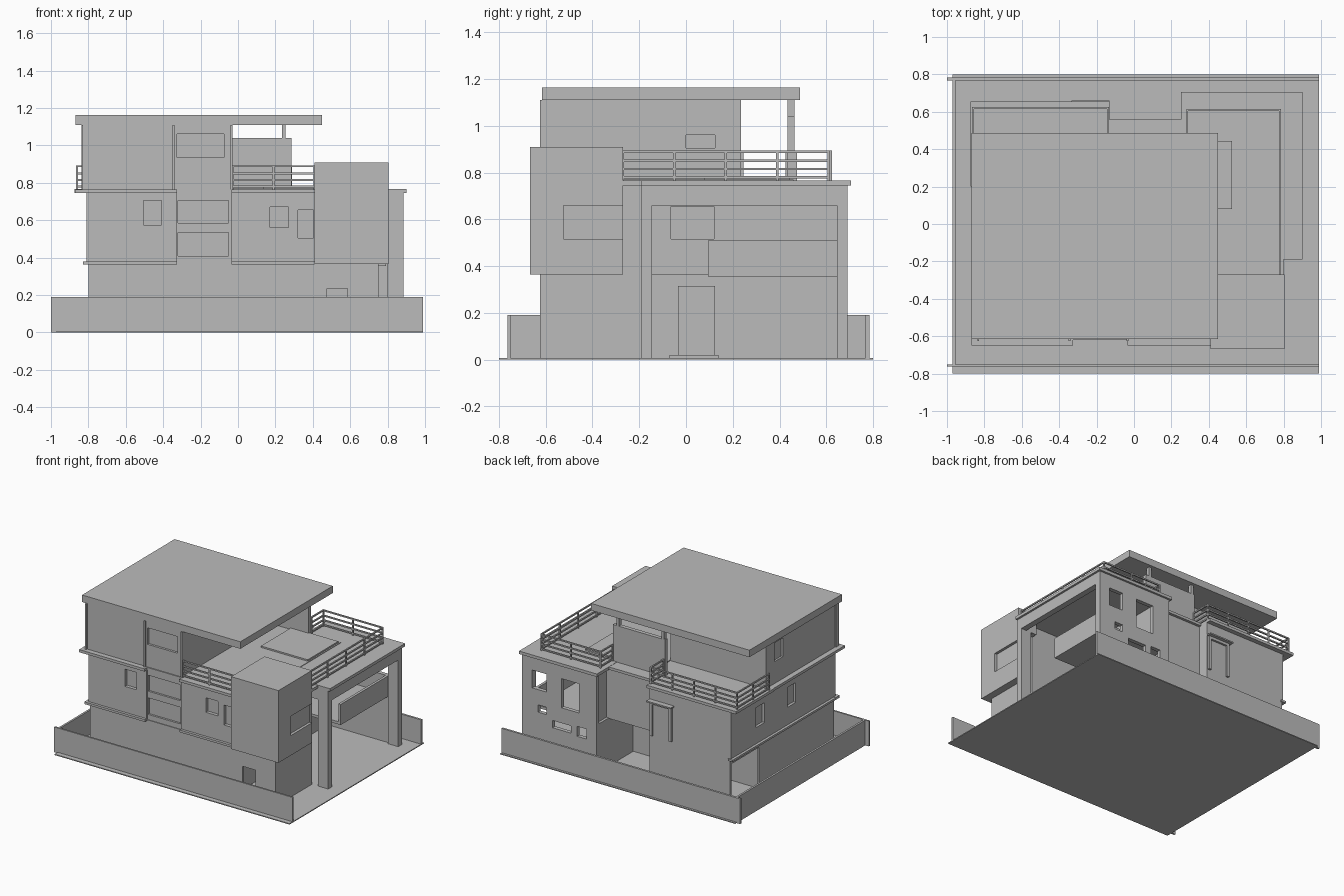
import bpy, bmesh
from mathutils import Vector

mat = bpy.data.materials.new("plain grey plaster")
mat.diffuse_color = (0.5, 0.5, 0.5, 1)


def finish(name, bm):
    bmesh.ops.recalc_face_normals(bm, faces=bm.faces)
    me = bpy.data.meshes.new(name)
    bm.to_mesh(me)
    bm.free()
    me.materials.append(mat)
    ob = bpy.data.objects.new(name, me)
    bpy.context.collection.objects.link(ob)
    return ob


def add_box(bm, x0, x1, y0, y1, z0, z1):
    vs = bmesh.ops.create_cube(bm, size=1)["verts"]
    for v in vs:
        v.co = ((x0 + x1) / 2 + v.co.x * (x1 - x0), (y0 + y1) / 2 + v.co.y * (y1 - y0),
                (z0 + z1) / 2 + v.co.z * (z1 - z0))


def box(name, *d):
    bm = bmesh.new()
    add_box(bm, *d)
    return finish(name, bm)


def wall(name, axis, p0, p1, a0, a1, z0, z1, holes=()):
    """Wall across axis, from p0 to p1 thick, with rectangular holes (a0, a1, z0, z1)."""
    us = sorted({a0, a1, *[h[0] for h in holes], *[h[1] for h in holes]})
    ws = sorted({z0, z1, *[h[2] for h in holes], *[h[3] for h in holes]})
    bm = bmesh.new()

    def co(u, w):
        return (p0, u, w) if axis == "x" else (u, p0, w)
    for u, u2 in zip(us, us[1:]):
        for w, w2 in zip(ws, ws[1:]):
            cu, cw = (u + u2) / 2, (w + w2) / 2
            if any(h[0] < cu < h[1] and h[2] < cw < h[3] for h in holes):
                continue
            bm.faces.new([bm.verts.new(co(*c)) for c in ((u, w), (u2, w), (u2, w2), (u, w2))])
    bmesh.ops.remove_doubles(bm, verts=bm.verts, dist=1e-5)
    ext = bmesh.ops.extrude_face_region(bm, geom=bm.faces[:])
    d = Vector((p1 - p0, 0, 0)) if axis == "x" else Vector((0, p1 - p0, 0))
    bmesh.ops.translate(bm, vec=d, verts=[g for g in ext["geom"] if isinstance(g, bmesh.types.BMVert)])
    # keep the starting faces as the closed back of the wall
    return finish(name, bm)


def railing(name, pts, spacing=0.2):
    """Four horizontal bars with square posts along axis-aligned points."""
    bm = bmesh.new()
    r = 0.005
    for (xa, ya), (xb, yb) in zip(pts, pts[1:]):
        for z in (0.78, 0.815, 0.85, 0.889):
            add_box(bm, min(xa, xb) - r, max(xa, xb) + r, min(ya, yb) - r, max(ya, yb) + r, z - r, z + r)
        n = max(1, round((abs(xb - xa) + abs(yb - ya)) / spacing))
        for i in range(n + 1):
            x, y = xa + (xb - xa) * i / n, ya + (yb - ya) * i / n
            add_box(bm, x - r, x + r, y - r, y + r, 0.76, 0.894)
    return finish(name, bm)


# plot and boundary walls
box("ground", -0.97, 0.99, -0.8, 0.8, 0, 0.007)
box("front_fence", -1, 0.99, -0.763, -0.75, 0.0, 0.19)
box("back_fence", -1, 0.99, 0.768, 0.784, 0.0, 0.19)
box("left_fence", -0.97, -0.955, -0.763, 0.784, 0.0, 0.19)

# ground floor
box("ground_floor_core", -0.8, 0.285, -0.62, 0.25, 0, 0.37)
box("ground_floor_front_room", 0.285, 0.41, -0.62, -0.19, 0, 0.37)
wall("carport_side_wall", "x", -0.8, -0.78, 0.25, 0.62, 0, 0.37, [(0.27, 0.6, 0, 0.33)])
box("carport_back_wall", -0.8, -0.13, 0.6, 0.62, 0, 0.37)
box("carport_inner_wall", -0.15, -0.13, 0.25, 0.62, 0, 0.37)
wall("store_front_wall", "y", -0.625, -0.605, 0.41, 0.75, 0, 0.37, [(0.475, 0.585, 0, 0.235)])
box("store_side_wall", 0.73, 0.75, -0.605, -0.19, 0, 0.37)
box("store_back_wall", 0.41, 0.75, -0.21, -0.19, 0, 0.37)
box("portico_inner_wall", 0.265, 0.285, 0.25, 0.69, 0, 0.37)
box("entrance_door", 0.285, 0.293, -0.035, 0.125, 0.02, 0.315)
box("entrance_step", 0.285, 0.36, -0.07, 0.14, 0, 0.02)

# first floor
box("first_floor_core", -0.79, 0.285, -0.6, 0.54, 0.365, 0.75)
box("first_floor_back_wing", -0.79, -0.13, 0.54, 0.62, 0.365, 0.75)
box("first_floor_front_room", 0.285, 0.41, -0.6, -0.19, 0.365, 0.75)
box("first_floor_link", 0.41, 0.75, -0.3, -0.19, 0.365, 0.75)
wall("first_floor_left_front_wall", "y", -0.625, -0.6, -0.81, -0.325, 0.365, 0.75,
     [(-0.505, -0.41, 0.575, 0.705)])
wall("first_floor_bay_wall", "y", -0.615, -0.6, -0.325, -0.035, 0.365, 0.75,
     [(-0.32, -0.05, 0.585, 0.705), (-0.32, -0.05, 0.41, 0.535)])
wall("first_floor_right_front_wall", "y", -0.625, -0.6, -0.035, 0.41, 0.365, 0.75,
     [(0.17, 0.27, 0.56, 0.67), (0.32, 0.405, 0.505, 0.655)])
wall("first_floor_side_wall", "x", -0.81, -0.79, -0.6, 0.62, 0.365, 0.75,
     [(0.22, 0.32, 0.5, 0.65), (-0.15, -0.05, 0.51, 0.66)])
wall("portico_upper_wall", "x", 0.285, 0.3, -0.19, 0.69, 0.365, 0.75, [(-0.065, 0.12, 0.515, 0.655)])
wall("back_door_frame", "y", 0.62, 0.635, -0.32, -0.14, 0.38, 0.64, [(-0.3, -0.16, 0.38, 0.62)])
box("back_door_canopy", -0.335, -0.13, 0.62, 0.66, 0.64, 0.65)

# projecting block on the front right
box("front_block", 0.41, 0.785, -0.668, -0.27, 0.365, 0.91)
wall("front_block_side", "x", 0.785, 0.805, -0.668, -0.27, 0.365, 0.91, [(-0.525, -0.27, 0.515, 0.66)])

# portico: posts, beams, back screen and balcony
for name, y in (("front", -0.19), ("back", 0.645)):
    box(f"portico_{name}_post", 0.8, 0.885, y, y + 0.045, 0, 0.75)
box("portico_side_beam", 0.84, 0.885, -0.19, 0.69, 0.66, 0.75)
box("portico_front_beam", 0.75, 0.885, -0.19, -0.145, 0.66, 0.75)
wall("portico_back_screen", "y", 0.66, 0.69, 0.265, 0.885, 0, 0.75,
     [(0.68, 0.818, 0.51, 0.645), (0.41, 0.556, 0.425, 0.645), (0.68, 0.75, 0.34, 0.395),
      (0.475, 0.63, 0.255, 0.31), (0.345, 0.425, 0.245, 0.32)])
box("balcony_floor", 0.285, 0.79, 0.095, 0.66, 0.355, 0.375)
box("balcony_parapet", 0.77, 0.79, 0.095, 0.66, 0.365, 0.51)

# ledges and the terrace slab
for name, x0, x1 in (("left", -0.83, -0.325), ("right", -0.035, 0.41)):
    box(f"lower_ledge_{name}", x0, x1, -0.645, -0.6, 0.363, 0.38)
    box(f"upper_ledge_{name}", x0 - 0.04 * (x0 < -0.5), x1, -0.65, -0.6, 0.745, 0.765)
box("lower_side_ledge", -0.83, -0.79, -0.645, 0.63, 0.363, 0.378)
box("main_terrace_slab", -0.87, 0.27, -0.62, 0.56, 0.745, 0.765)
box("back_terrace_slab", -0.875, -0.13, 0.2, 0.655, 0.745, 0.766)
box("portico_roof_slab", 0.25, 0.9, -0.19, 0.705, 0.745, 0.767)
box("front_terrace_slab", 0.25, 0.8, -0.62, -0.177, 0.745, 0.765)
box("terrace_deck", -0.035, 0.535, -0.6, 0.46, 0.765, 0.771)
box("terrace_panel", 0.135, 0.525, 0.08, 0.445, 0.765, 0.782)

# second floor
box("second_floor_core", -0.815, -0.05, -0.595, 0.235, 0.765, 1.11)
wall("second_floor_front_wall", "y", -0.612, -0.595, -0.83, -0.035, 0.765, 1.11,
     [(-0.325, -0.075, 0.935, 1.06)])
wall("second_floor_right_wall", "x", -0.05, -0.035, -0.595, 0.235, 0.765, 1.11,
     [(0.0, 0.125, 0.905, 0.96)])
wall("second_floor_left_wall", "x", -0.83, -0.815, -0.595, 0.235, 0.765, 1.11,
     [(0.03, 0.13, 0.93, 1.07)])
for i, x in enumerate((-0.838, -0.35, -0.04)):
    box(f"front_fin_{i + 1}", x, x + 0.01, -0.625, -0.59, 0.765, 1.11)
box("terrace_screen_wall", -0.15, 0.285, 0.435, 0.465, 0.765, 1.04)
for i, x in enumerate((-0.14, 0.235)):
    box(f"roof_post_{i + 1}", x, x + 0.02, 0.435, 0.465, 1.04, 1.11)
box("roof", -0.87, 0.45, -0.615, 0.487, 1.11, 1.163)

# railings
railing("right_terrace_railing", [(0.78, -0.27), (0.78, 0.61), (0.285, 0.61), (0.285, 0.47)])
railing("back_terrace_railing", [(-0.86, 0.24), (-0.86, 0.62), (-0.14, 0.62), (-0.14, 0.47)])
railing("front_terrace_railing", [(-0.03, -0.61), (0.41, -0.61)])
